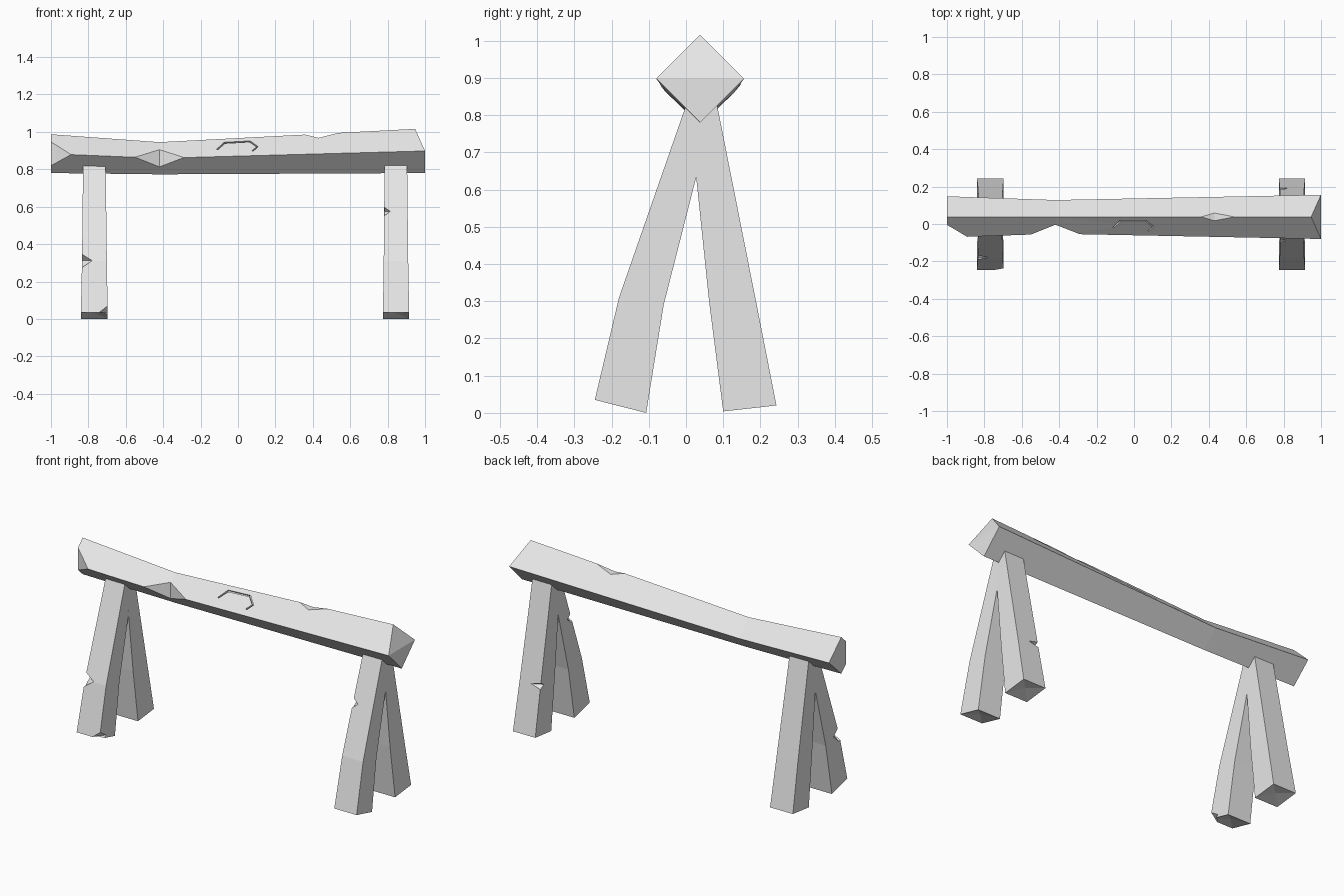
import bpy, bmesh
from mathutils import Vector

cube = bpy.data.objects.get("Cube")
if cube:
    bpy.data.objects.remove(cube, do_unlink=True)

GREY = (0.8, 0.8, 0.8, 1.0)
wood = bpy.data.materials.new("grey_wood")
wood.use_nodes = True
wood.diffuse_color = GREY
wood.node_tree.nodes["Principled BSDF"].inputs["Base Color"].default_value = GREY


def add_object(name, bm):
    bmesh.ops.recalc_face_normals(bm, faces=bm.faces[:])
    mesh = bpy.data.meshes.new(name)
    bm.to_mesh(mesh)
    bm.free()
    mesh.materials.append(wood)
    obj = bpy.data.objects.new(name, mesh)
    bpy.context.collection.objects.link(obj)
    return obj


def loft(name, rings, poke_start=0.0):
    """Skin four-sided rings; optionally hollow the first cap a little."""
    bm = bmesh.new()
    loops = [[bm.verts.new(p) for p in ring] for ring in rings]
    for a, b in zip(loops, loops[1:]):
        for i in range(4):
            j = (i + 1) % 4
            bm.faces.new((a[i], a[j], b[j], b[i]))
    start = bm.faces.new(loops[0])
    end = loops[-1]
    bm.faces.new((end[0], end[1], end[3]))
    bm.faces.new((end[1], end[2], end[3]))
    if poke_start:
        centre = bmesh.ops.poke(bm, faces=[start])["verts"][0]
        centre.co.z += poke_start
    return add_object(name, bm)


def carve(target, points):
    """Cut the convex hull of the points out of the target."""
    bm = bmesh.new()
    verts = [bm.verts.new(p) for p in points]
    bmesh.ops.convex_hull(bm, input=verts)
    cutter = add_object("cutter", bm)
    cutter.hide_render = True
    mod = target.modifiers.new("chip", 'BOOLEAN')
    mod.operation = 'DIFFERENCE'
    mod.solver = 'EXACT'
    mod.object = cutter
    bpy.context.view_layer.objects.active = target
    bpy.ops.object.modifier_apply(modifier=mod.name)
    bpy.data.objects.remove(cutter, do_unlink=True)


def chip(target, centre, radii):
    """Knock a diamond-shaped chip out of an edge."""
    c = Vector(centre)
    points = []
    for axis in range(3):
        step = Vector((0, 0, 0))
        step[axis] = radii[axis]
        points += [c + step, c - step]
    carve(target, points)


# Beam: diamond section, ring order top, back, bottom, front
def beam_ring(x, top, mid, bottom, half, top_x=None):
    y = 0.038
    return [(x if top_x is None else top_x, y, top), (x, y + half, mid),
            (x, y, bottom), (x, y - half, mid)]


beam = loft("beam", [
    beam_ring(-1.0, 0.987, 0.883, 0.78, 0.11),
    beam_ring(-0.42, 0.945, 0.859, 0.773, 0.09),
    beam_ring(1.0, 1.016, 0.898, 0.78, 0.118, top_x=0.947),
])

# Notch in the front ridge, broken front corner, notch in the top ridge
front_notch = [(-0.56, -0.06), (-0.42, -0.004), (-0.27, -0.062)]
broken_corner = [(-0.89, -0.07), (-0.97, -0.022), (-1.01, 0.0), (-1.02, -0.1)]
for outline in (front_notch, broken_corner):
    carve(beam, [(x, y, z) for x, y in outline for z in (0.7, 1.0)])
top_notch = [(0.34, 0.99), (0.43, 0.968), (0.57, 1.003), (0.43, 1.05)]
carve(beam, [(x, y, z) for x, z in top_notch for y in (-0.05, 0.13)])


# Arched crack on the upper front face
def on_face(x, z, lift):
    top = 0.966 + 0.05 * x
    return (x, 0.038 - (top - z) - lift, z + lift)


outer = [(-0.115, 0.905), (-0.075, 0.944), (0.065, 0.951), (0.108, 0.92), (0.08, 0.895)]
inner = [(-0.107, 0.904), (-0.07, 0.938), (0.062, 0.945), (0.099, 0.919), (0.074, 0.898)]
for i in range(len(outer) - 1):
    quad = outer[i:i + 2] + inner[i:i + 2]
    carve(beam, [on_face(x, z, lift) for x, z in quad for lift in (0.008, -0.008)])

# Legs: side profiles listed foot, bend, top as front (y, z) and rear (y, z)
front_profile = [((-0.245, 0.035), (-0.107, 0.0)),
                 ((-0.18, 0.31), (-0.06, 0.29)),
                 ((0.01, 0.855), (0.08, 0.84))]
back_profile = [((0.1, 0.004), (0.243, 0.02)),
                ((0.062, 0.3), (0.19, 0.29)),
                ((0.005, 0.85), (0.08, 0.845))]


def leg(name, profile, widths):
    rings = []
    for (a, b), (x0, x1) in zip(profile, widths):
        rings.append([(x0, *a), (x1, *a), (x1, *b), (x0, *b)])
    return loft(name, rings, poke_start=0.015)


right_widths = [(-0.84, -0.697), (-0.834, -0.701), (-0.828, -0.708)]
left_widths = [(0.775, 0.915), (0.779, 0.91), (0.784, 0.904)]
front_right = leg("front_right_leg", front_profile, right_widths)
back_right = leg("back_right_leg", back_profile, right_widths)
front_left = leg("front_left_leg", front_profile, left_widths)
back_left = leg("back_left_leg", back_profile, left_widths)

# Chips in the leg corners
chip(front_right, (-0.834, -0.18, 0.312), (0.055, 0.05, 0.045))
chip(front_right, (-0.697, -0.245, 0.035), (0.045, 0.06, 0.04))
chip(front_left, (0.782, -0.088, 0.575), (0.032, 0.035, 0.03))
chip(back_left, (0.779, 0.19, 0.29), (0.06, 0.03, 0.018))
